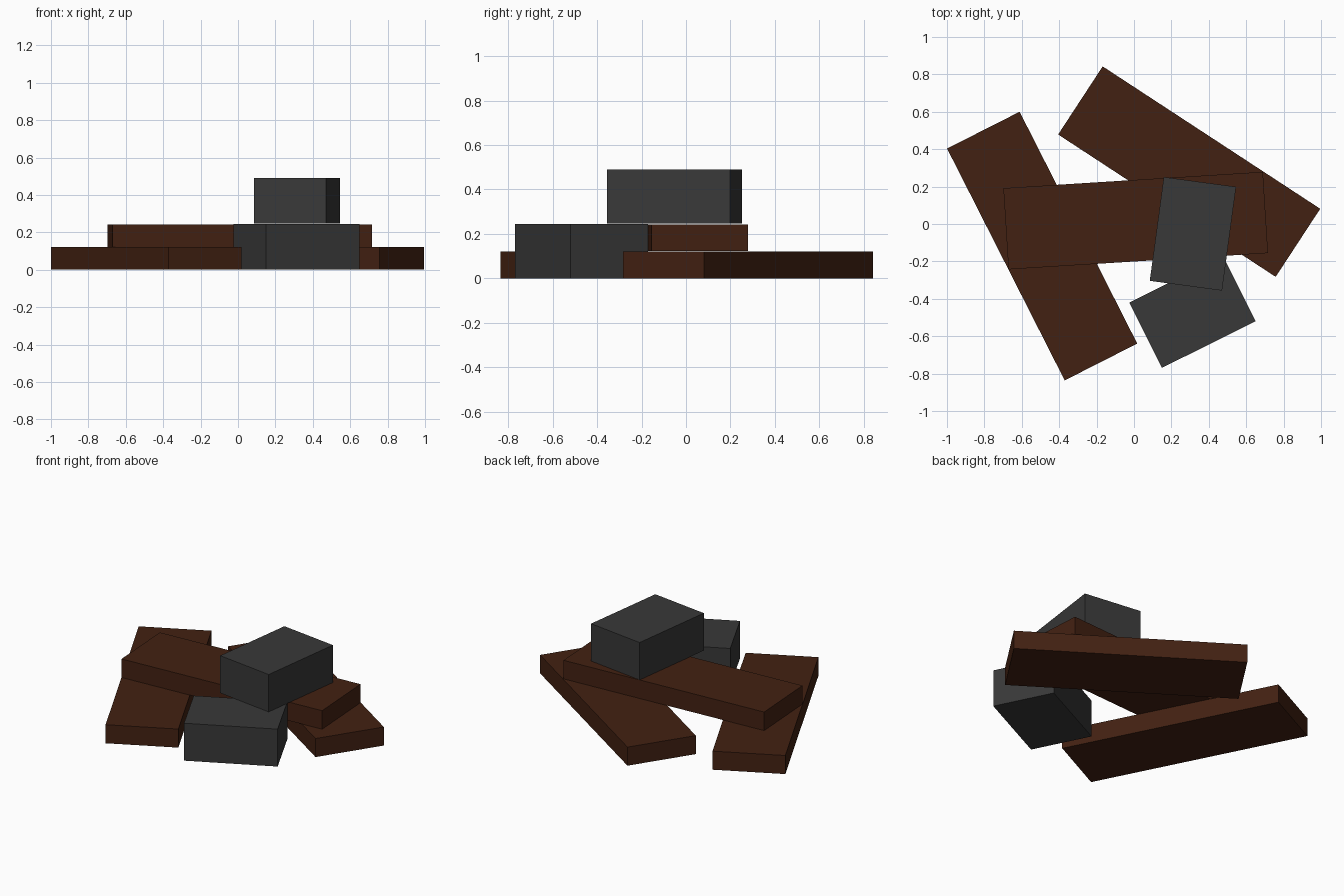
import bpy
from math import radians

if "Cube" in bpy.data.objects:
    bpy.data.objects.remove(bpy.data.objects["Cube"])


def material(name, rgb):
    m = bpy.data.materials.new(name)
    m.diffuse_color = (*rgb, 1)
    m.use_nodes = True
    m.node_tree.nodes["Principled BSDF"].inputs["Base Color"].default_value = m.diffuse_color
    return m


wood = material("dark_wood", (0.055, 0.015, 0.006))
stone = material("dark_stone", (0.04, 0.04, 0.04))


def box(name, size, centre, base, angle, mat):
    """Box resting at height base, turned about z."""
    bpy.ops.mesh.primitive_cube_add(
        size=1, location=(*centre, base + size[2] / 2),
        rotation=(0, 0, radians(angle)))
    ob = bpy.context.object
    ob.name = name
    ob.scale = size
    bpy.ops.object.transform_apply(location=False, rotation=False, scale=True)
    ob.data.materials.append(mat)


PLANK = (1.39, 0.435, 0.121)
BLOCK = (0.56, 0.39, 0.244)

# Two planks on the ground and one bridging them
box("left_plank", PLANK, (-0.491, -0.118), 0, -63.1, wood)
box("right_plank", PLANK, (0.295, 0.28), 0, -33.2, wood)
box("bridge_plank", PLANK, (0.009, 0.018), 0.122, 3.6, wood)

# Stone block on the ground and one stacked on top
box("lower_block", BLOCK, (0.3125, -0.47), 0, 26.5, stone)
box("upper_block", BLOCK, (0.315, -0.0525), 0.246, 82.3, stone)
